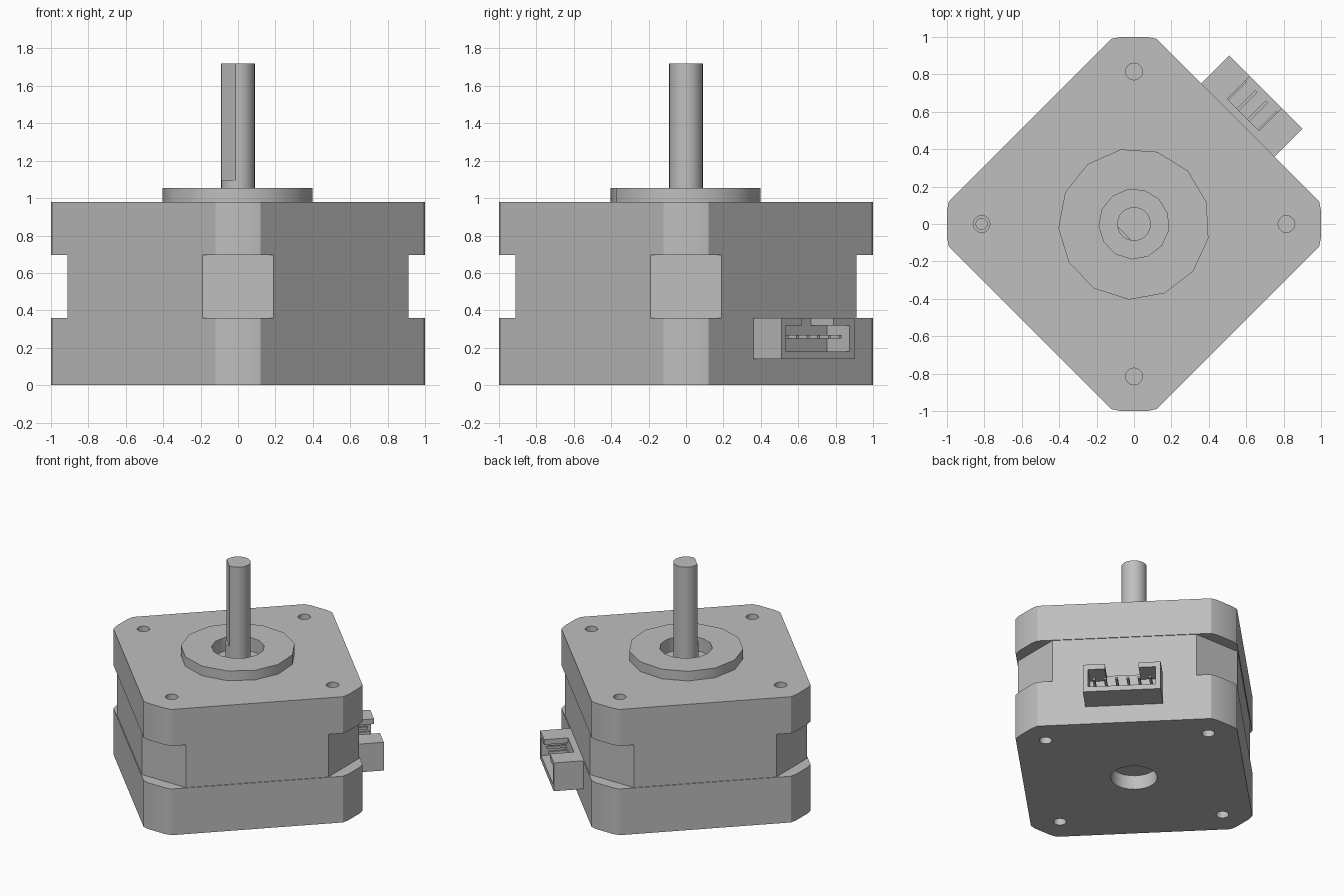
import bpy, bmesh, math
from mathutils import Matrix

cube = bpy.data.objects.get("Cube")
if cube:
    bpy.data.objects.remove(cube, do_unlink=True)

steel = bpy.data.materials.new("grey_metal")
steel.use_nodes = True
GREY = (0.52, 0.52, 0.52, 1)
steel.diffuse_color = GREY
steel.node_tree.nodes["Principled BSDF"].inputs["Base Color"].default_value = GREY

TURN = Matrix.Rotation(math.radians(45), 4, "Z")


def finish(name, bm):
    bmesh.ops.recalc_face_normals(bm, faces=bm.faces)
    mesh = bpy.data.meshes.new(name)
    bm.to_mesh(mesh)
    bm.free()
    mesh.materials.append(steel)
    ob = bpy.data.objects.new(name, mesh)
    bpy.context.collection.objects.link(ob)
    return ob


def prism(name, points, z0, z1):
    bm = bmesh.new()
    face = bm.faces.new([bm.verts.new((x, y, z0)) for x, y in points])
    moved = bmesh.ops.extrude_face_region(bm, geom=[face])["geom"]
    top = [v for v in moved if isinstance(v, bmesh.types.BMVert)]
    bmesh.ops.translate(bm, verts=top, vec=(0, 0, z1 - z0))
    return finish(name, bm)


def ring_points(radius, sides, start=0.0, cx=0.0, cy=0.0):
    angles = [math.radians(start) + math.tau * i / sides for i in range(sides)]
    return [(cx + radius * math.cos(a), cy + radius * math.sin(a)) for a in angles]


def four_corners(quarter):
    """Repeat one corner's outline around the body."""
    points = []
    for turn in range(4):
        for x, y in quarter:
            for _ in range(turn):
                x, y = -y, x
            points.append((x, y))
    return points


def box(name, u, v, z):
    """Box in the frame turned along the connector direction."""
    bm = bmesh.new()
    size = Matrix.Diagonal((u[1] - u[0], v[1] - v[0], z[1] - z[0], 1))
    centre = Matrix.Translation([(a + b) / 2 for a, b in (u, v, z)])
    bmesh.ops.create_cube(bm, size=1, matrix=TURN @ centre @ size)
    return finish(name, bm)


def cut(ob, cutter):
    mod = ob.modifiers.new("cut", "BOOLEAN")
    mod.operation, mod.solver, mod.object = "DIFFERENCE", "EXACT", cutter
    graph = bpy.context.evaluated_depsgraph_get()
    result = bpy.data.meshes.new_from_object(ob.evaluated_get(graph))
    ob.modifiers.clear()
    ob.data = result
    bpy.data.objects.remove(cutter, do_unlink=True)


# Body: two end caps around a core with deeper corner cuts
cap = four_corners([(0.99, -0.12), (1, -0.07), (1, 0.07), (0.99, 0.12)])
core_outline = four_corners([(0.912, -0.19), (0.912, 0.19)])
lower_cap = prism("lower_cap", cap, 0, 0.36)
core = prism("core", core_outline, 0.36, 0.695)
upper_cap = prism("upper_cap", cap, 0.695, 0.98)

# Screw holes in both ends
for x, y in four_corners([(0.815, 0)]):
    hole = ring_points(0.045, 16, 0, x, y)
    cut(upper_cap, prism("hole_cutter", hole, 0.87, 1.1))
    cut(lower_cap, prism("hole_cutter", hole, -0.1, 0.11))
narrow = ring_points(0.03, 16, 0, -0.815, 0)
cut(upper_cap, prism("hole_cutter", narrow, 0.78, 1.1))

# Centre recesses and the raised pilot ring
bore = ring_points(0.187, 13, 183)
pilot = prism("pilot_ring", ring_points(0.405, 13, 183), 0.98, 1.055)
cut(pilot, prism("bore_cutter", bore, 0.9, 1.2))
cut(upper_cap, prism("bore_cutter", bore, 0.95, 1.2))
cut(lower_cap, prism("bore_cutter", ring_points(0.165, 24), -0.1, 0.11))

# Shaft with a flat on one side
shaft = prism("shaft", ring_points(0.09, 32), 0.94, 1.72)
cut(shaft, box("flat_cutter", (-0.3, -0.072), (-0.3, 0.3), (1.095, 1.9)))

# Connector shell, open outwards with a keying notch on top
shell = box("connector_shell", (0.77, 0.997), (-0.276, 0.276), (0.14, 0.36))
cut(shell, box("cavity_cutter", (0.825, 1.2), (-0.24, 0.24), (0.18, 0.32)))
cut(shell, box("notch_cutter", (0.825, 1.2), (-0.12, 0.12), (0.3, 0.5)))

# Contact pins
for i in range(6):
    v = -0.2 + 0.08 * i
    box(f"pin_{i + 1}", (0.81, 0.965), (v - 0.009, v + 0.009), (0.25, 0.268))

# Smooth the round surfaces, keep the corners sharp
for ob in (lower_cap, upper_cap, pilot, shaft):
    ob.data.shade_smooth()
    ob.data.set_sharp_from_angle(angle=math.radians(30))
